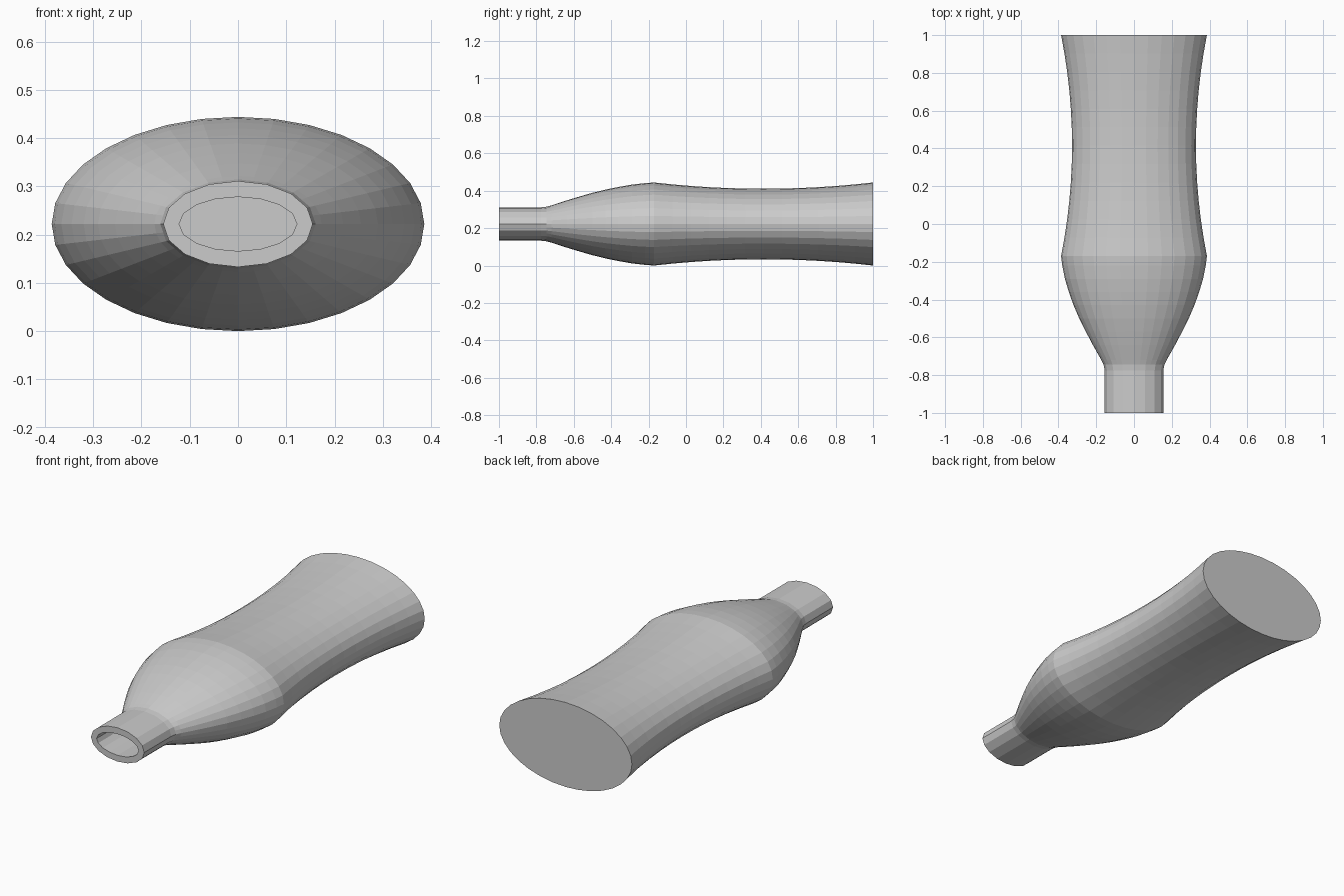
import bpy, bmesh
from math import sin, cos, pi

if "Cube" in bpy.data.objects:
    bpy.data.objects.remove(bpy.data.objects["Cube"])

N = 32            # sides of the body; the neck uses half of them
ZC = 0.222        # height of the bottle axis
FLAT = 0.575      # height / width of the oval section
WALL = 0.033

# Outer profile: (y, half width), base to mouth
waist = [(1 - 1.17 * i / 12, 0.386 - 0.058 * (1 - (i / 6 - 1) ** 2)) for i in range(13)]
shoulder = [(-0.22, 0.380), (-0.29, 0.366), (-0.36, 0.345), (-0.43, 0.320),
            (-0.50, 0.290), (-0.57, 0.255), (-0.64, 0.218), (-0.72, 0.173)]
neck = [(-0.745, 0.161), (-0.775, 0.155), (-1.0, 0.155)]
profile = waist + shoulder + neck

bm = bmesh.new()


def ring(y, r, inset=0.0):
    a, b = r - inset, r * FLAT - inset
    pts = [(a * cos(2 * pi * k / N), b * sin(2 * pi * k / N)) for k in range(N)]
    if r < 0.162:  # coarser facets on the neck
        for k in range(1, N, 2):
            p, q = pts[k - 1], pts[(k + 1) % N]
            pts[k] = ((p[0] + q[0]) / 2, (p[1] + q[1]) / 2)
    return [bm.verts.new((x, y, ZC + z)) for x, z in pts]


# Outer skin, then back up the inside of the wall to the inner floor
rings = [ring(y, r) for y, r in profile]
rings += [ring(min(y, 1 - WALL), r, WALL) for y, r in reversed(profile)]
for a, b in zip(rings, rings[1:]):
    for k in range(N):
        j = (k + 1) % N
        bm.faces.new((a[k], a[j], b[j], b[k]))

# Base and inner floor
bm.faces.new(rings[0])
bm.faces.new(rings[-1])
bmesh.ops.recalc_face_normals(bm, faces=bm.faces)

mesh = bpy.data.meshes.new("bottle")
bm.to_mesh(mesh)
bm.free()
bottle = bpy.data.objects.new("bottle", mesh)
bpy.context.collection.objects.link(bottle)
